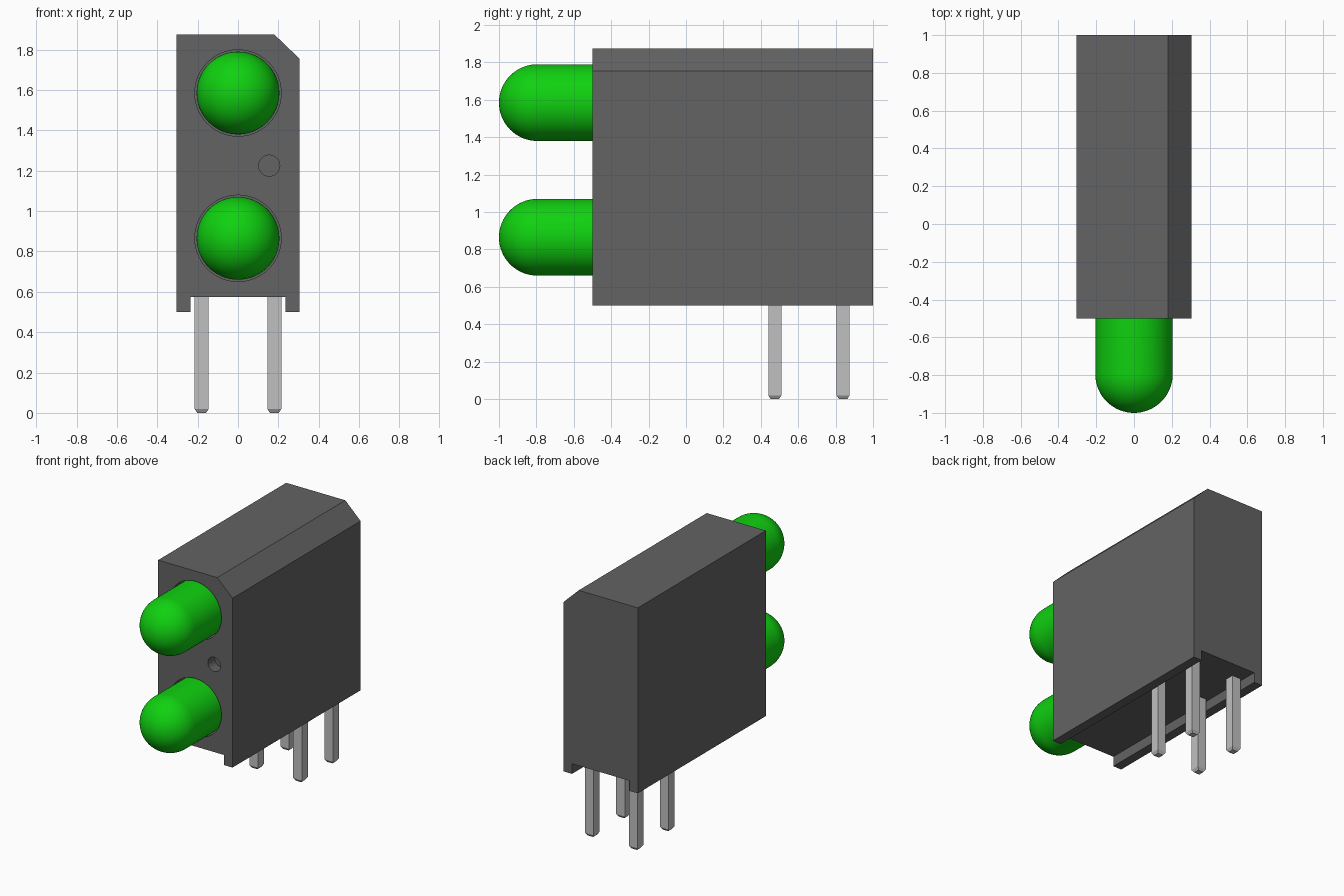
import bpy, bmesh, math
from mathutils import Matrix

if "Cube" in bpy.data.objects:
    bpy.data.objects.remove(bpy.data.objects["Cube"], do_unlink=True)


def material(name, color):
    mat = bpy.data.materials.new(name)
    mat.use_nodes = True
    mat.diffuse_color = (*color, 1)
    bsdf = next(n for n in mat.node_tree.nodes if n.type == "BSDF_PRINCIPLED")
    bsdf.inputs["Base Color"].default_value = (*color, 1)
    return mat


dark_grey = material("dark grey plastic", (0.125, 0.125, 0.125))
green = material("green lens", (0.005, 0.64, 0.005))
metal = material("light grey metal", (0.53, 0.53, 0.53))


def make_object(name, bm, mat):
    bmesh.ops.recalc_face_normals(bm, faces=bm.faces)
    mesh = bpy.data.meshes.new(name)
    bm.to_mesh(mesh)
    bm.free()
    mesh.materials.append(mat)
    obj = bpy.data.objects.new(name, mesh)
    bpy.context.collection.objects.link(obj)
    return obj


def select_only(obj):
    bpy.ops.object.select_all(action="DESELECT")
    obj.select_set(True)
    bpy.context.view_layer.objects.active = obj


def smooth(obj):
    select_only(obj)
    bpy.ops.object.shade_smooth_by_angle(angle=math.radians(30))


FRONT, BACK = -0.5, 1.0
LENS_HEIGHTS = {"lower": 0.865, "upper": 1.585}

# Housing: chamfered profile with an underside channel, extruded front to back
profile = [(-0.305, 0.5), (-0.235, 0.5), (-0.235, 0.575), (0.235, 0.575),
           (0.235, 0.5), (0.305, 0.5), (0.305, 1.755), (0.18, 1.875),
           (-0.305, 1.875)]
bm = bmesh.new()
face = bm.faces.new([bm.verts.new((x, FRONT, z)) for x, z in profile])
extruded = bmesh.ops.extrude_face_region(bm, geom=[face])["geom"]
bmesh.ops.translate(bm, vec=(0, BACK - FRONT, 0),
                    verts=[v for v in extruded if isinstance(v, bmesh.types.BMVert)])
housing = make_object("housing", bm, dark_grey)


# Round pockets cut into the housing front
def drill(x, z, radius, depth):
    bm = bmesh.new()
    bmesh.ops.create_cone(bm, cap_ends=True, segments=64, radius1=radius,
                          radius2=radius, depth=2 * depth,
                          matrix=Matrix.Translation((x, FRONT, z))
                          @ Matrix.Rotation(math.pi / 2, 4, "X"))
    cutter = make_object("pocket_cutter", bm, dark_grey)
    cutter.hide_render = True
    select_only(housing)
    cut = housing.modifiers.new("pocket", "BOOLEAN")
    cut.operation, cut.solver, cut.object = "DIFFERENCE", "EXACT", cutter
    bpy.ops.object.modifier_apply(modifier=cut.name)
    bpy.data.objects.remove(cutter, do_unlink=True)


for height in LENS_HEIGHTS.values():
    drill(0, height, 0.214, 0.2)
drill(0.155, 1.225, 0.052, 0.08)
smooth(housing)


# Lenses: a domed profile revolved about the front-back axis
def lens(name, z, radius=0.205, tip=-1.0, base=-0.3, rings=16):
    bm = bmesh.new()
    points = [(0, base), (radius, base)]
    for i in range(rings + 1):
        a = math.pi / 2 * i / rings
        points.append((radius * math.cos(a), tip + radius - radius * math.sin(a)))
    verts = [bm.verts.new((x, y, z)) for x, y in points]
    edges = [bm.edges.new(pair) for pair in zip(verts, verts[1:])]
    bmesh.ops.spin(bm, geom=verts + edges, cent=(0, 0, z), axis=(0, 1, 0),
                   angle=2 * math.pi, steps=64)
    bmesh.ops.remove_doubles(bm, verts=bm.verts, dist=0.0001)
    smooth(make_object(name, bm, green))


for level, height in LENS_HEIGHTS.items():
    lens(level + "_lens", height)


# Pins: square legs with tapered tips
def pin(name, x, y, half=0.035, tip=0.022, taper=0.02, top=0.585):
    bm = bmesh.new()
    rings = []
    for z, r in ((0, tip), (taper, half), (top, half)):
        rings.append([bm.verts.new((x + sx * r, y + sy * r, z))
                      for sx, sy in ((-1, -1), (1, -1), (1, 1), (-1, 1))])
    for low, high in zip(rings, rings[1:]):
        for i in range(4):
            j = (i + 1) % 4
            bm.faces.new((low[i], low[j], high[j], high[i]))
    bm.faces.new(rings[0])
    bm.faces.new(rings[-1])
    make_object(name, bm, metal)


for side, x in (("right", -0.18), ("left", 0.18)):
    for row, y in (("front", 0.475), ("back", 0.84)):
        pin(f"{row}_{side}_pin", x, y)
